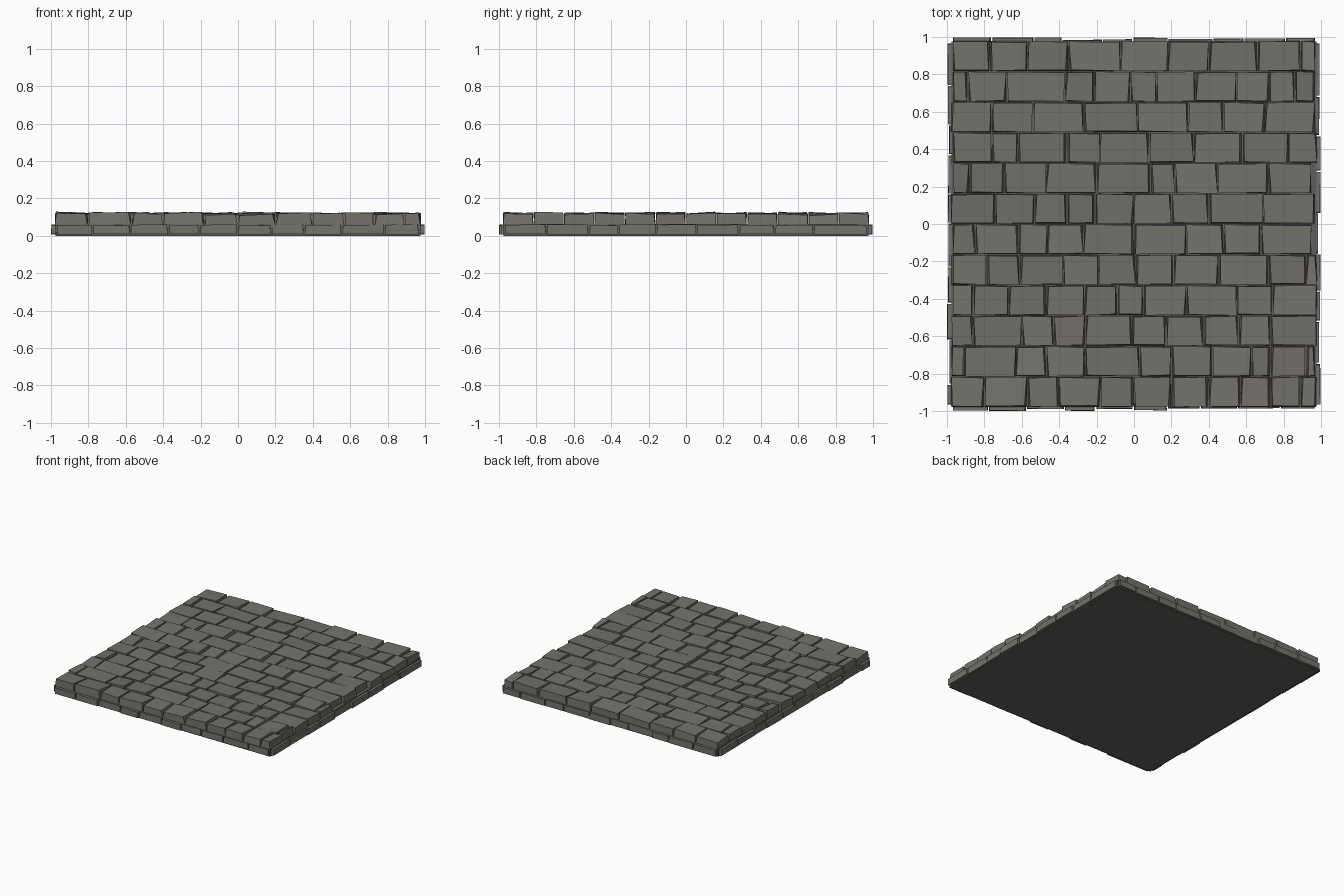
import bpy, bmesh, math, random
from mathutils import Matrix

if "Cube" in bpy.data.objects:
    bpy.data.objects.remove(bpy.data.objects["Cube"])

random.seed(7)


def material(name, rgb):
    m = bpy.data.materials.new(name)
    m.diffuse_color = (*rgb, 1)
    m.use_nodes = True
    m.node_tree.nodes["Principled BSDF"].inputs["Base Color"].default_value = m.diffuse_color
    return m


STONE = material("grey stone", (0.173, 0.165, 0.147))
MORTAR = material("dark mortar", (0.120, 0.114, 0.109))


def finish(bm, name, mat):
    bmesh.ops.recalc_face_normals(bm, faces=bm.faces[:])
    me = bpy.data.meshes.new(name)
    bm.to_mesh(me)
    bm.free()
    me.materials.append(mat)
    ob = bpy.data.objects.new(name, me)
    bpy.context.collection.objects.link(ob)
    return ob


def jit(a):
    return random.uniform(-a, a)


def stone(bm, x0, x1, y0, y1, z0, z1, j, jz, rot=None):
    """Rough-cut block: nearly full-size bottom, irregular tilted top."""
    vs = []
    tilt_x, tilt_y = jit(jz), jit(jz)
    for z, top in ((z0, 0), (z1, 1)):
        k = j if top else j * 0.35
        for x, y, sx, sy in ((x0, y0, 1, 1), (x1, y0, -1, 1),
                             (x1, y1, -1, -1), (x0, y1, 1, -1)):
            dz = top * (sx * tilt_x + sy * tilt_y + jit(jz * 0.3))
            vs.append(bm.verts.new((x + sx * random.uniform(0, k),
                                    y + sy * random.uniform(0, k * 0.5), z + dz)))
    for f in ((3, 2, 1, 0), (4, 5, 6, 7), (0, 1, 5, 4), (1, 2, 6, 5),
              (2, 3, 7, 6), (3, 0, 4, 7)):
        bm.faces.new([vs[i] for i in f])
    if rot:
        bmesh.ops.transform(bm, matrix=rot, verts=vs)


# Mortar bed and flat underside in one slab
bm = bmesh.new()
bmesh.ops.create_cube(bm, size=1)
bmesh.ops.scale(bm, vec=(1.95, 1.95, 0.064), verts=bm.verts)
bmesh.ops.translate(bm, vec=(0, 0, 0.032), verts=bm.verts)
finish(bm, "mortar_bed", MORTAR)

# Paving courses, back to front: joint positions in hundredths
COURSES = [
    (-97, -77, -57, -35, -7, 18, 40, 66, 89, 97),
    (-97, -89, -68, -37, -21, -2, 12, 33, 55, 72, 86, 97),
    (-98, -76, -54, -27, 2, 29, 48, 70, 97),
    (-97, -76, -62, -36, -18, 8, 32, 58, 83, 98),
    (-97, -88, -69, -47, -20, 9, 22, 45, 72, 95),
    (-98, -74, -53, -36, -21, 0, 20, 40, 69, 97),
    (-97, -85, -62, -46, -27, 0, 28, 48, 68, 95),
    (-98, -79, -61, -38, -19, 1, 21, 45, 72, 92, 98),
    (-97, -86, -67, -47, -26, -9, 5, 28, 55, 74, 98),
    (-98, -86, -60, -43, -26, -1, 17, 37, 56, 73, 98),
    (-98, -91, -63, -47, -26, 3, 20, 42, 63, 73, 92, 97),
    (-98, -80, -57, -40, -18, 0, 20, 40, 57, 73, 89, 98),
]
PITCH = 0.1632
bm = bmesh.new()
for r, joints in enumerate(COURSES):
    y1 = 0.979 - r * PITCH
    for a, b in zip(joints, joints[1:]):
        stone(bm, a / 100 + 0.001, b / 100 - 0.001, y1 - PITCH + 0.001, y1 - 0.001,
              0.060, 0.118 + jit(0.003), 0.016, 0.005)
finish(bm, "paving_stones", STONE)

# Edge stones lining all four sides below the paving
bm = bmesh.new()
for side in range(4):
    rot = Matrix.Rotation(side * math.pi / 2, 4, 'Z')
    x = -0.97
    while x < 0.96:
        w = random.uniform(0.15, 0.24)
        x2 = 0.97 if x + w > 0.87 else x + w
        out = random.uniform(0.985, 1.0)
        stone(bm, x + 0.002, x2 - 0.002, -out, -0.90,
              0.008 + jit(0.002), 0.058, 0.008, 0.002, rot)
        x = x2
finish(bm, "edge_stones", STONE)
